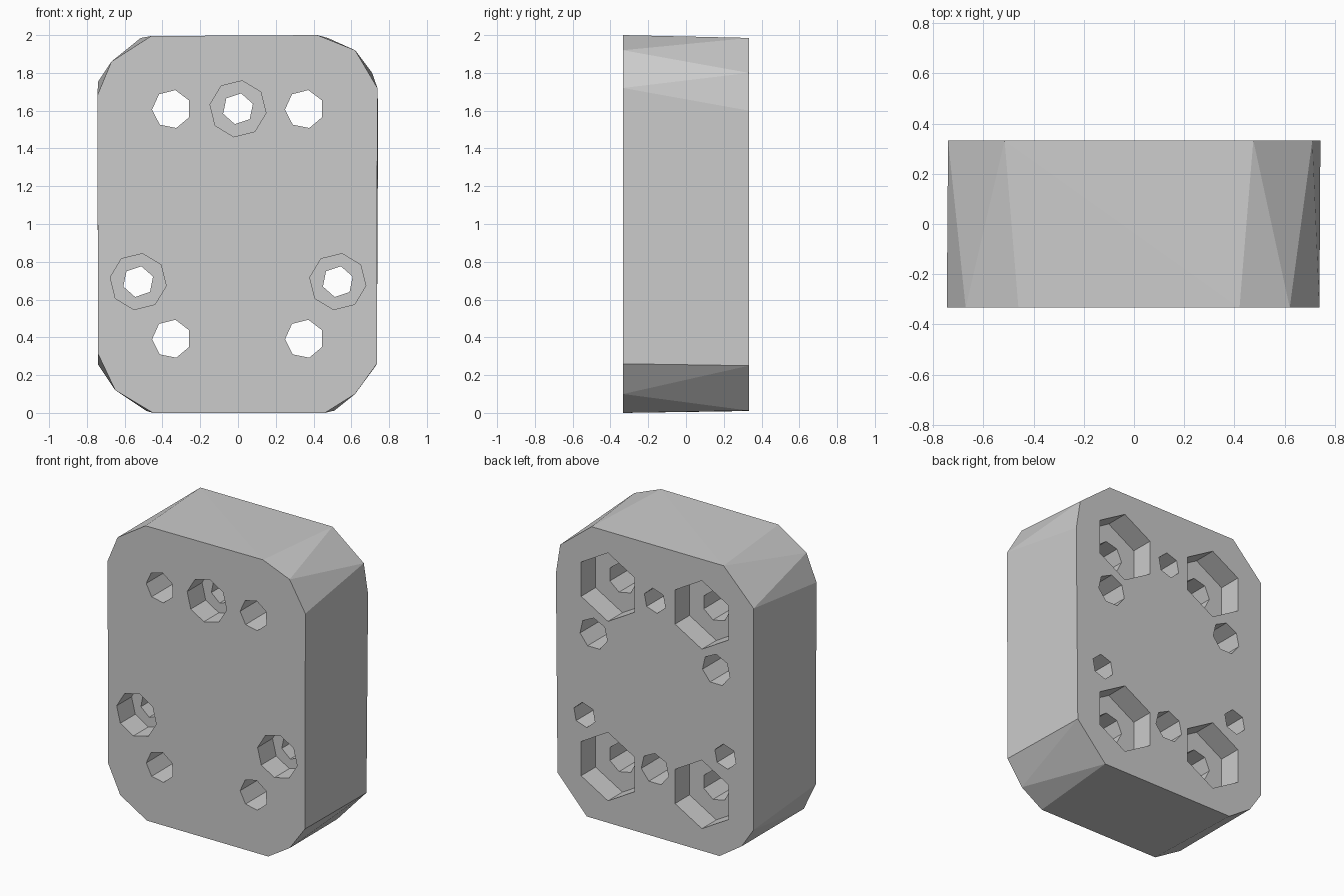
import bpy, bmesh, math
from mathutils import Matrix, Vector

cube = bpy.data.objects.get("Cube")
if cube:
    bpy.data.objects.remove(cube, do_unlink=True)

HALF = 0.333   # half thickness of the block
MID = 1.0      # height of the bolt circle centre

grey = bpy.data.materials.new("plain grey")
grey.use_nodes = True
grey.diffuse_color = (0.6, 0.6, 0.6, 1)
grey.node_tree.nodes["Principled BSDF"].inputs["Base Color"].default_value = (0.6, 0.6, 0.6, 1)


def make_object(name, bm):
    mesh = bpy.data.meshes.new(name)
    bm.to_mesh(mesh)
    bm.free()
    mesh.materials.append(grey)
    obj = bpy.data.objects.new(name, mesh)
    bpy.context.collection.objects.link(obj)
    return obj


def add_bore(bm, x, z, radius, sides, y0, y1, turn=0.0):
    """Prism along y from y0 to y1, with its first corner pointing up."""
    place = (Matrix.Translation((x, (y0 + y1) / 2, z))
             @ Matrix.Rotation(turn, 4, 'Y') @ Matrix.Rotation(math.pi / 2, 4, 'X'))
    bmesh.ops.create_cone(bm, cap_ends=True, segments=sides, radius1=radius,
                          radius2=radius, depth=abs(y1 - y0), matrix=place)


def on_circle(radius, start):
    """Three points spaced evenly round the block centre."""
    for i in range(3):
        a = math.radians(start + 120 * i)
        yield radius * math.cos(a), MID + radius * math.sin(a)


# Block with unevenly clipped corners, hulled between front and back outlines
front = [(-0.74, 0.31), (-0.65, 0.12), (-0.45, 0), (0.46, 0), (0.62, 0.1), (0.735, 0.26),
         (0.738, 1.72), (0.62, 1.92), (0.42, 2), (-0.46, 1.995), (-0.67, 1.86), (-0.745, 1.68)]
back = [(-0.74, 0.255), (-0.65, 0.12), (-0.485, 0.01), (0.51, 0.012), (0.73, 0.25),
        (0.742, 1.6), (0.71, 1.8), (0.475, 1.985), (-0.515, 1.985), (-0.74, 1.755)]
bm = bmesh.new()
for outline, y in ((front, -HALF), (back, HALF)):
    for x, z in outline:
        bm.verts.new((x, y, z))
bmesh.ops.convex_hull(bm, input=bm.verts[:])
bmesh.ops.dissolve_limit(bm, angle_limit=0.005, verts=bm.verts[:], edges=bm.edges[:])
bmesh.ops.recalc_face_normals(bm, faces=bm.faces[:])
block = make_object("mounting_block", bm)

corners = [(x, z) for x in (-0.352, 0.352) for z in (0.392, 1.608)]

# Narrow holes: four corner holes, three screw holes, three blind back sockets
bores = bmesh.new()
for x, z in corners:
    add_bore(bores, x, z, 0.103, 7, -0.5, 0.5, 0.2)
for x, z in on_circle(0.61, 90):
    add_bore(bores, x, z, 0.083, 6, -0.5, 0.5, 0.2)
for x, z in on_circle(0.53, 30):
    add_bore(bores, x, z, 0.105, 7, 0.5, HALF - 0.4)

# Wide recesses: hexagonal nut pockets at the back, counterbores in front
recesses = bmesh.new()
for x, z in corners:
    add_bore(recesses, x, z, 0.232, 6, 0.5, HALF - 0.155)
for x, z in on_circle(0.61, 90):
    add_bore(recesses, x, z, 0.15, 8, -0.5, -HALF + 0.16, 0.15)

bpy.context.view_layer.objects.active = block
for name, cutter_mesh in (("bore_cutter", bores), ("recess_cutter", recesses)):
    bmesh.ops.recalc_face_normals(cutter_mesh, faces=cutter_mesh.faces[:])
    cutter = make_object(name, cutter_mesh)
    cutter.hide_render = True
    cut = block.modifiers.new(name, 'BOOLEAN')
    cut.operation = 'DIFFERENCE'
    cut.solver = 'EXACT'
    cut.object = cutter
    bpy.ops.object.modifier_apply(modifier=cut.name)
    bpy.data.objects.remove(cutter, do_unlink=True)
